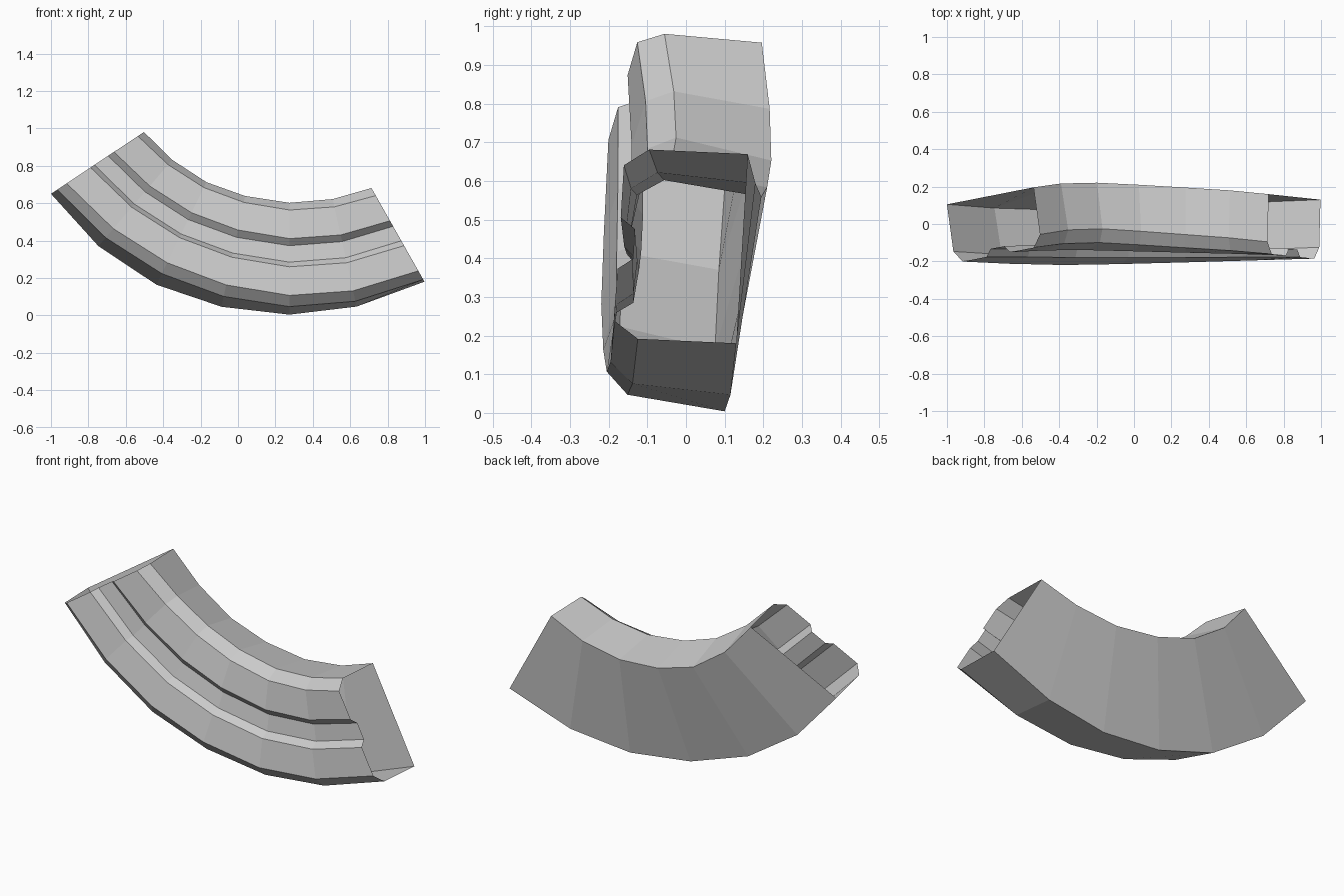
import bpy, bmesh
from math import radians, sin, cos
from mathutils import Vector

cube = bpy.data.objects.get("Cube")
if cube:
    bpy.data.objects.remove(cube, do_unlink=True)

# Grey plate material
grey = bpy.data.materials.new("plain_grey")
grey.use_nodes = True
colour = (0.6, 0.6, 0.6, 1)
grey.diffuse_color = colour
grey.node_tree.nodes["Principled BSDF"].inputs["Base Color"].default_value = colour

# Half of the channel section (depth, height), mirrored across its middle
HEIGHT = 0.563
half = [(0, 0), (-0.255, 0), (-0.318, 0.05), (-0.318, 0.205), (-0.28, 0.237)]
section = half + [(u, HEIGHT - v) for u, v in reversed(half)]

# Stations along the bend: outer back corner x, y, z, then lean and twist in degrees
stations = [
    (-1.00, 0.105, 0.65, 56.4, 9.3),
    (-0.746, 0.085, 0.37, 40.5, 13.5),
    (-0.436, 0.075, 0.164, 26, 15),
    (-0.088, 0.085, 0.046, 12, 12.8),
    (0.275, 0.10, 0.004, 0, 9.7),
    (0.634, 0.115, 0.047, -12.5, 6.6),
    (0.997, 0.13, 0.18, -29.5, 3),
]


def ring(bm, x, y, z, lean, twist):
    """Place the section at one station, twisted and leaning towards the bend's centre."""
    a, t = radians(lean), radians(twist)
    up = Vector((sin(a), 0, cos(a)))
    verts = []
    for u, v in section:
        depth = u * cos(t) + v * sin(t)
        rise = v * cos(t) - u * sin(t)
        verts.append(bm.verts.new(Vector((x, y + depth, z)) + up * rise))
    return verts


# Open-ended curved shell with a groove along its front
bm = bmesh.new()
rings = [ring(bm, *s) for s in stations]
n = len(section)
for a, b in zip(rings, rings[1:]):
    for i in range(n):
        j = (i + 1) % n
        bm.faces.new((a[i], b[i], b[j], a[j]))
bm.normal_update()

# Make the back wall face backwards, so every face points outward
back = max(bm.faces, key=lambda f: f.calc_center_median().y)
if back.normal.y < 0:
    bmesh.ops.reverse_faces(bm, faces=bm.faces[:])

mesh = bpy.data.meshes.new("curved_shell")
bm.to_mesh(mesh)
bm.free()
mesh.materials.append(grey)
shell = bpy.data.objects.new("curved_shell", mesh)
bpy.context.collection.objects.link(shell)
